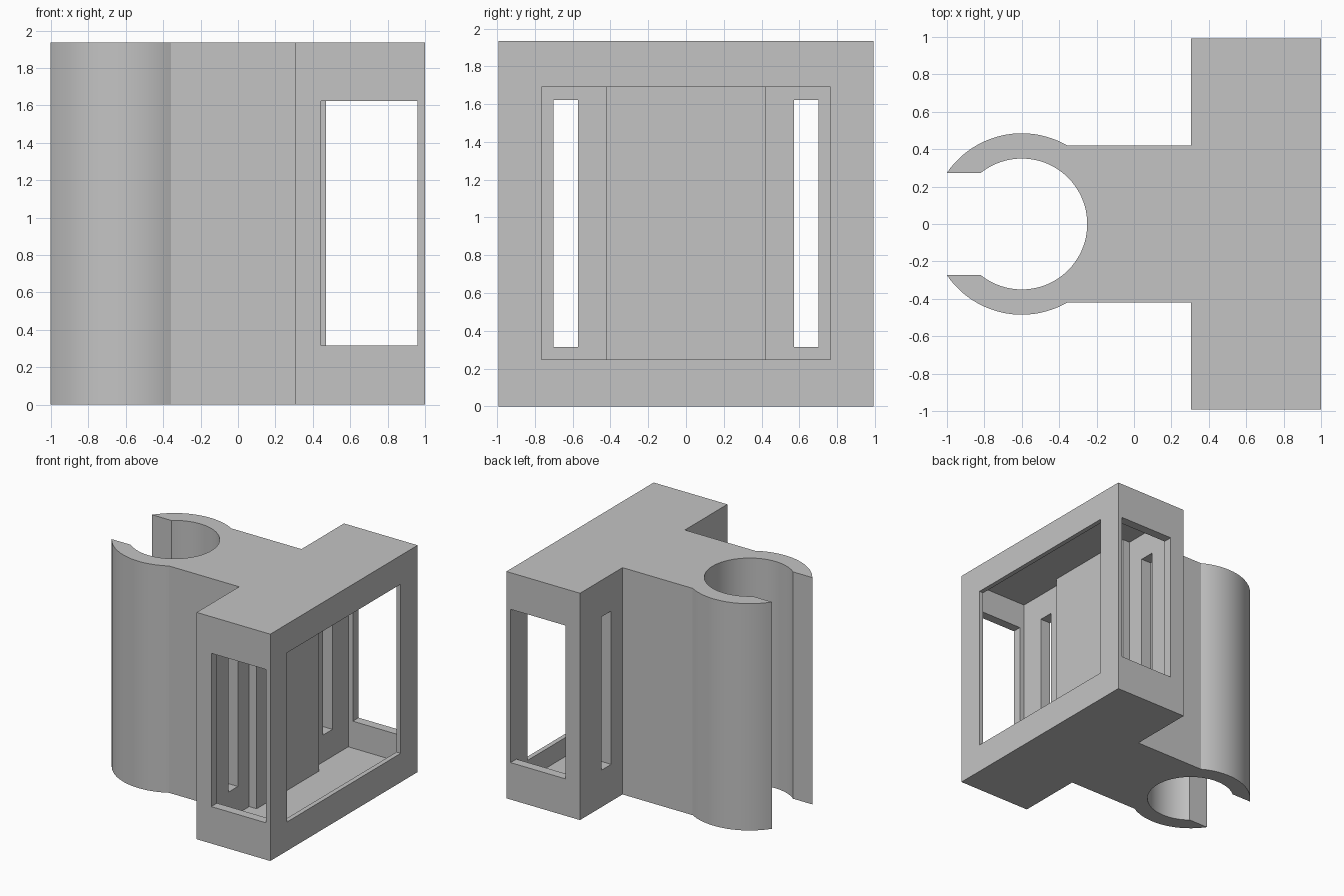
import bpy, bmesh, math

HEIGHT, HALF_WIDTH = 1.935, 0.993
NECK, BACK = 0.42, 0.305            # half width of neck, rear plane of frame
RING_X, OUTER, INNER = -0.6, 0.485, 0.35
TIP = 0.272                         # half gap of the clip mouth
WALL_X, LIP_X, BLOCK_X = 0.40, 0.96, 0.47

cube = bpy.data.objects.get("Cube")
if cube:
    bpy.data.objects.remove(cube, do_unlink=True)

grey = bpy.data.materials.new("plain_grey")
grey.use_nodes = True
colour = (0.55, 0.55, 0.55, 1)
grey.diffuse_color = colour
grey.node_tree.nodes["Principled BSDF"].inputs["Base Color"].default_value = colour


def extrude(name, outline, z0, z1):
    """Prism from a flat outline."""
    bm = bmesh.new()
    face = bm.faces.new([bm.verts.new((x, y, z0)) for x, y in outline])
    top = bmesh.ops.extrude_face_region(bm, geom=[face])["geom"]
    bmesh.ops.translate(bm, vec=(0, 0, z1 - z0),
                        verts=[v for v in top if isinstance(v, bmesh.types.BMVert)])
    bmesh.ops.recalc_face_normals(bm, faces=bm.faces)
    mesh = bpy.data.meshes.new(name)
    bm.to_mesh(mesh)
    bm.free()
    mesh.materials.append(grey)
    obj = bpy.data.objects.new(name, mesh)
    bpy.context.collection.objects.link(obj)
    return obj


def box(name, x0, x1, y0, y1, z0, z1):
    return extrude(name, [(x0, y0), (x1, y0), (x1, y1), (x0, y1)], z0, z1)


def arc(radius, start, end, count):
    angles = [start + (end - start) * i / count for i in range(count + 1)]
    return [(RING_X + radius * math.cos(a), radius * math.sin(a)) for a in angles]


def mirrored(half):
    return half + [(x, -y) for x, y in reversed(half) if y > 1e-5]


# Frame, neck and open ring clip in one outline
half = [(1, HALF_WIDTH), (BACK, HALF_WIDTH), (BACK, NECK)]
half += arc(OUTER, math.asin(NECK / OUTER), math.pi - math.asin(TIP / OUTER), 24)
half += arc(INNER, math.pi - math.asin(TIP / INNER), 0, 32)
bracket = extrude("clip_bracket", mirrored(half), 0, HEIGHT)

# Hollow of the frame, leaving the raised centre block on its rear wall
hollow = [(LIP_X, 0.915), (WALL_X, 0.915), (WALL_X, NECK), (BLOCK_X, NECK)]
cutters = [extrude("hollow_cutter", mirrored(hollow), 0.085, HEIGHT - 0.085)]

# Large opening, side windows and rear slots
cutters.append(box("opening_cutter", 0.8, 1.1, -0.765, 0.765, 0.247, 1.69))
for side in (-1, 1):
    cutters.append(box("window_cutter", 0.443, LIP_X, *sorted((side * 0.85, side * 1.1)),
                       0.315, 1.623))
    cutters.append(box("slot_cutter", 0.2, 0.43, *sorted((side * 0.573, side * 0.702)),
                       0.315, 1.623))

bpy.ops.object.select_all(action="DESELECT")
bpy.context.view_layer.objects.active = bracket
bracket.select_set(True)
for cutter in cutters:
    cutter.hide_render = True
    mod = bracket.modifiers.new("cut", "BOOLEAN")
    mod.operation = "DIFFERENCE"
    mod.solver = "EXACT"
    mod.object = cutter
    bpy.ops.object.modifier_apply(modifier=mod.name)
    bpy.data.objects.remove(cutter, do_unlink=True)

bpy.ops.object.shade_smooth_by_angle(angle=math.radians(20))
